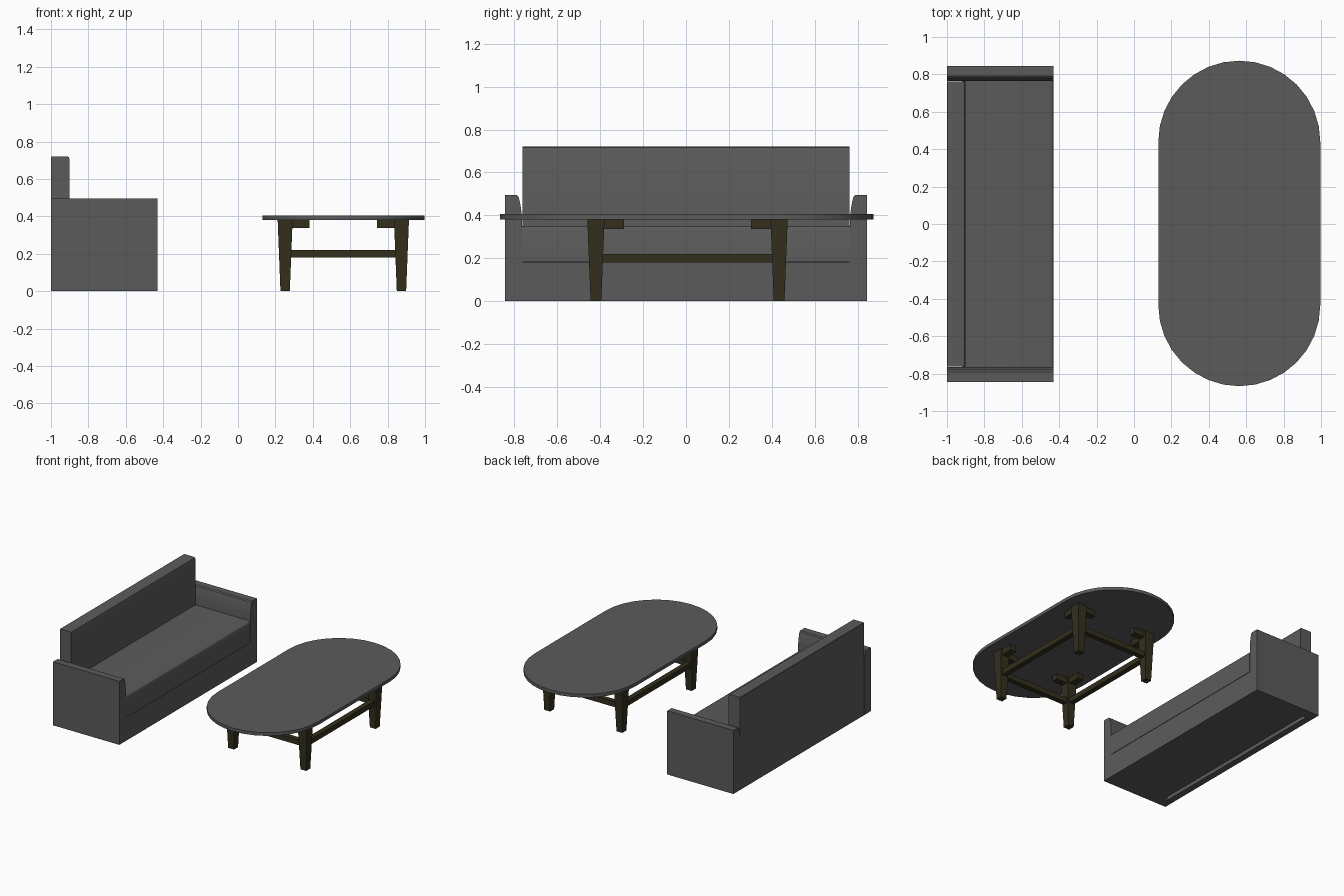
import bpy, bmesh
from math import sin, cos, pi, radians

if "Cube" in bpy.data.objects:
    bpy.data.objects.remove(bpy.data.objects["Cube"])


def material(name, rgb):
    m = bpy.data.materials.new(name)
    m.diffuse_color = (*rgb, 1)
    m.use_nodes = True
    m.node_tree.nodes["Principled BSDF"].inputs["Base Color"].default_value = m.diffuse_color
    return m


wood = material("dark_wood", (0.033, 0.028, 0.0125))
grey = material("dark_grey", (0.105, 0.105, 0.105))


def finish(name, bm, mat, smooth=False):
    bmesh.ops.recalc_face_normals(bm, faces=bm.faces)
    for f in bm.faces:
        f.smooth = smooth
    me = bpy.data.meshes.new(name)
    bm.to_mesh(me)
    bm.free()
    if smooth:
        me.set_sharp_from_angle(angle=radians(35))
    me.materials.append(mat)
    ob = bpy.data.objects.new(name, me)
    bpy.context.collection.objects.link(ob)
    return ob


def prism(name, pts, offset, mat=grey, smooth=False):
    """Extrude a closed outline of 3D points along an offset."""
    bm = bmesh.new()
    f = bm.faces.new([bm.verts.new(p) for p in pts])
    r = bmesh.ops.extrude_face_region(bm, geom=[f])
    verts = [v for v in r["geom"] if isinstance(v, bmesh.types.BMVert)]
    bmesh.ops.translate(bm, verts=verts, vec=offset)
    return finish(name, bm, mat, smooth)


def box(name, x0, x1, y0, y1, z0, z1, mat=grey):
    pts = [(x0, y0, z0), (x1, y0, z0), (x1, y1, z0), (x0, y1, z0)]
    return prism(name, pts, (0, 0, z1 - z0), mat)


# Sofa frame: arms and base share one U-shaped section, with rounded inner arm tops
half = [(0.845, 0), (0.845, 0.495), (0.79, 0.495), (0.781, 0.488),
        (0.775, 0.465), (0.769, 0.43), (0.765, 0.40), (0.765, 0.18)]
section = half + [(-y, z) for y, z in reversed(half)]
frame = prism("sofa_frame", [(-1, y, z) for y, z in section], (0.57, 0, 0), smooth=True)

# Opening at the rear of the base for the back panel
cutter = box("back_opening_cutter", -1.1, -0.92, -0.765, 0.765, -0.1, 0.6)
cutter.hide_render = True
cutter.hide_set(True)
cut = frame.modifiers.new("back_opening", 'BOOLEAN')
cut.operation = 'DIFFERENCE'
cut.object = cutter
cut.solver = 'EXACT'

# Backrest with softened top edges, thinner near the floor
back = [(-1, 0), (-1, 0.717), (-0.997, 0.72), (-0.912, 0.72), (-0.905, 0.717),
        (-0.902, 0.708), (-0.902, 0.30), (-0.95, 0.26), (-0.95, 0)]
prism("backrest", [(x, -0.763, z) for x, z in back], (0, 1.526, 0), smooth=True)

# Seat cushion with a rounded front edge
seat = [(-0.91, 0.183), (-0.43, 0.183), (-0.43, 0.335), (-0.433, 0.343),
        (-0.44, 0.348), (-0.45, 0.35), (-0.91, 0.35)]
prism("seat", [(x, -0.764, z) for x, z in seat], (0, 1.528, 0), smooth=True)

# Table top: stadium outline with faceted ends
CX, CY, R, N = 0.563, 0.003, 0.433, 16
outline = []
for side in (1, -1):
    for i in range(N + 1):
        a = pi * i / N
        outline.append((CX + side * R * cos(a),
                        CY + side * (0.437 + R * sin(a)), 0.38))
prism("table_top", outline, (0, 0, 0.025), smooth=True)

# Table legs with a pair of brackets each
LX, LY, CL = 0.311, 0.427, 0.007
for sx in (-1, 1):
    for sy in (-1, 1):
        x, y = CX + sx * LX, CL + sy * LY
        bm = bmesh.new()
        bmesh.ops.create_cube(bm, size=1)
        for v in bm.verts:
            w = 0.08 if v.co.z > 0 else 0.05
            v.co = (x + v.co.x * w, y + v.co.y * w, 0.38 * (v.co.z + 0.5))
        finish("table_leg", bm, wood)
        xs = sorted((x - sx * 0.03, x - sx * 0.13))
        ys = sorted((y - sy * 0.03, y - sy * 0.13))
        box("bracket_across", *xs, y - 0.025, y + 0.025, 0.337, 0.38, wood)
        box("bracket_along", x - 0.025, x + 0.025, *ys, 0.337, 0.38, wood)

# Stretchers joining the legs
for s in (-1, 1):
    y = CL + s * LY
    box("stretcher_across", CX - LX + 0.02, CX + LX - 0.02,
        y - 0.02, y + 0.02, 0.18, 0.22, wood)
    x = CX + s * LX
    box("stretcher_along", x - 0.02, x + 0.02,
        CL - LY + 0.02, CL + LY - 0.02, 0.18, 0.22, wood)
